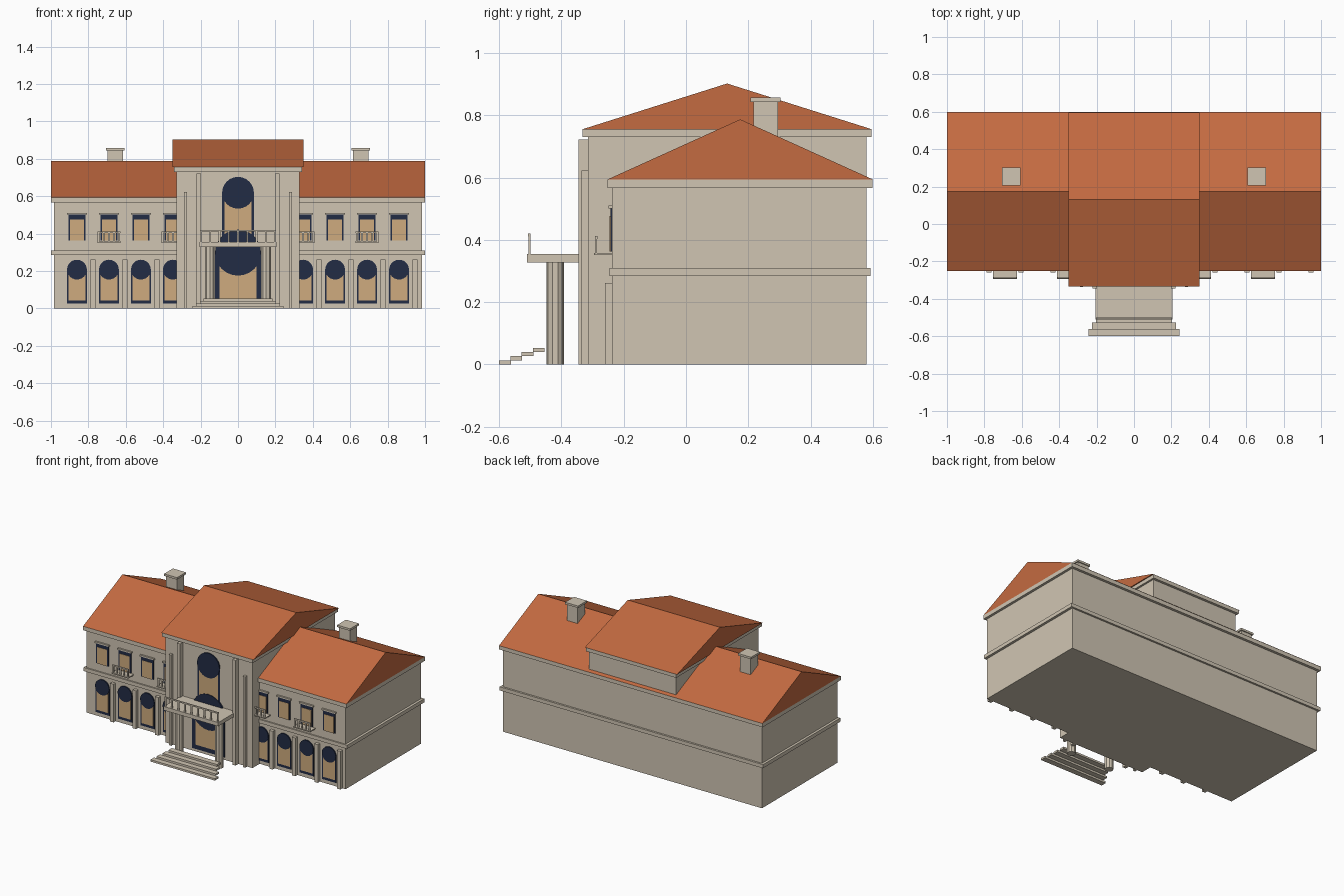
import bpy, bmesh
from math import radians
from mathutils import Matrix, Vector

cube = bpy.data.objects.get("Cube")
if cube:
    bpy.data.objects.remove(cube, do_unlink=True)


def material(name, rgb):
    m = bpy.data.materials.new(name)
    m.use_nodes = True
    m.diffuse_color = (*rgb, 1)
    bsdf = next(n for n in m.node_tree.nodes if n.type == 'BSDF_PRINCIPLED')
    bsdf.inputs["Base Color"].default_value = (*rgb, 1)
    return m


STONE = material("cream stone", (0.63, 0.56, 0.45))
TILE = material("orange roof tile", (0.55, 0.145, 0.052))
NAVY = material("navy frame", (0.016, 0.025, 0.06))
TAN = material("tan glass", (0.62, 0.41, 0.21))


class Part:
    """A mesh object gathered from simple solids."""

    def __init__(self, name, mat):
        self.name, self.mat, self.bm = name, mat, bmesh.new()

    def box(self, x, y, z):
        size = [b - a for a, b in (x, y, z)]
        mid = [(a + b) / 2 for a, b in (x, y, z)]
        mat = Matrix.Translation(mid) @ Matrix.Diagonal((*size, 1))
        bmesh.ops.create_cube(self.bm, size=1, matrix=mat)

    def cylinder(self, centre, radius, depth, sides, facing_front=False):
        mat = Matrix.Translation(centre)
        if facing_front:
            mat = mat @ Matrix.Rotation(radians(90), 4, 'X')
        bmesh.ops.create_cone(self.bm, cap_ends=True, segments=sides, radius1=radius,
                              radius2=radius, depth=depth, matrix=mat)

    def gable(self, x, profile):
        face = self.bm.faces.new([self.bm.verts.new((x[0], y, z)) for y, z in profile])
        ext = bmesh.ops.extrude_face_region(self.bm, geom=[face], use_keep_orig=True)
        verts = [v for v in ext["geom"] if isinstance(v, bmesh.types.BMVert)]
        bmesh.ops.translate(self.bm, verts=verts, vec=Vector((x[1] - x[0], 0, 0)))

    def finish(self):
        bmesh.ops.recalc_face_normals(self.bm, faces=self.bm.faces)
        mesh = bpy.data.meshes.new(self.name)
        self.bm.to_mesh(mesh)
        self.bm.free()
        mesh.materials.append(self.mat)
        bpy.context.scene.collection.objects.link(bpy.data.objects.new(self.name, mesh))


def single_box(name, x, y, z, mat=STONE):
    p = Part(name, mat)
    p.box(x, y, z)
    p.finish()


def around(x, half):
    return (x - half, x + half)


WING, HALL = -0.237, -0.315    # front wall planes

# Walls, string course and cornices
single_box("wing_walls", (-0.983, 0.983), (WING, 0.58), (0, 0.57))
single_box("string_course", (-1, 1), (-0.246, 0.593), (0.284, 0.309))
single_box("wing_cornice", (-1, 1), (-0.252, 0.598), (0.567, 0.594))
single_box("hall_walls", (-0.33, 0.33), (HALL, 0.579), (0, 0.73))
single_box("hall_cornice", (-0.343, 0.343), (-0.333, 0.596), (0.73, 0.755))

# Roofs
for name, half, profile in (
        ("wing_roof", 1.0, ((-0.252, 0.594), (0.6, 0.594), (0.174, 0.787))),
        ("hall_roof", 0.35, ((-0.333, 0.755), (0.597, 0.755), (0.132, 0.902)))):
    roof = Part(name, TILE)
    roof.gable((-half, half), profile)
    roof.finish()

# Chimneys
for side, sx in (("right", -0.657), ("left", 0.657)):
    chimney = Part(side + "_chimney", STONE)
    chimney.box(around(sx, 0.041), (0.216, 0.296), (0.58, 0.843))
    chimney.box(around(sx, 0.049), (0.207, 0.303), (0.843, 0.857))
    chimney.finish()

# Wing windows and pilasters
frames = Part("window_frames", NAVY)
glass = Part("window_glass", TAN)
arches = Part("window_arches", NAVY)
lintels = Part("window_lintels", STONE)
pilasters = Part("wing_pilasters", STONE)


def arched_window(x, wall, half, glass_half, bottom, glass_bottom, spring):
    frames.box(around(x, half), (wall - 0.004, wall + 0.01), (bottom, spring))
    glass.box(around(x, glass_half), (wall - 0.006, wall + 0.01), (glass_bottom, spring))
    arches.cylinder((x, wall, spring), half, 0.016, 24, True)


window_x = [s * (0.348 + 0.171 * i) for s in (-1, 1) for i in range(4)]
for x in window_x:
    arched_window(x, WING, 0.053, 0.045, 0.025, 0.043, 0.207)
    frames.box(around(x, 0.046), (WING - 0.006, WING + 0.01), (0.363, 0.503))
    glass.box(around(x, 0.037), (WING - 0.008, WING + 0.01), (0.363, 0.476))
    lintels.box(around(x, 0.053), (WING - 0.012, WING + 0.01), (0.501, 0.511))
    pilasters.box(around(x + 0.085, 0.013), (WING - 0.023, WING + 0.01), (0, 0.262))

# Hall window and entrance door
arched_window(0, HALL, 0.085, 0.072, 0.36, 0.375, 0.618)
arched_window(0, HALL - 0.002, 0.123, 0.098, 0.02, 0.05, 0.298)
for p in (frames, glass, arches, lintels, pilasters):
    p.finish()

# Hall pilasters
hall_pilasters = Part("hall_pilasters", STONE)
for s in (-1, 1):
    hall_pilasters.box(around(s * 0.211, 0.012), (-0.345, HALL + 0.01), (0, 0.722))
    hall_pilasters.box(around(s * 0.281, 0.009), (-0.336, HALL + 0.01), (0, 0.623))
hall_pilasters.finish()


def balcony(name, x, half, front, wall, floor, top, count, post):
    """Slab with a balustrade along its front edge."""
    b = Part(name, STONE)
    b.box(around(x, half), (front, wall + 0.01), floor)
    rail = (front + 0.003, front + 0.011)
    b.box(around(x, half - 0.003), rail, (top - 0.009, top))
    reach = half - 0.009
    for i in range(count):
        px = x - reach + 2 * reach * i / (count - 1)
        b.box(around(px, post), (front + 0.004, front + 0.01), (floor[1], top - 0.009))
    b.finish()


# Balconies
for i, x in enumerate((-0.69, -0.348, 0.348, 0.69)):
    balcony("wing_balcony_%d" % (i + 1), x, 0.064, -0.295, WING, (0.351, 0.358), 0.412, 5, 0.005)
balcony("porch_balcony", 0, 0.207, -0.51, HALL, (0.328, 0.354), 0.42, 9, 0.005)

# Porch columns
columns = Part("porch_columns", STONE)
for s in (-1, 1):
    columns.cylinder((s * 0.151, -0.42, 0.164), 0.028, 0.328, 10)
columns.finish()

# Entrance steps
steps = Part("entrance_steps", STONE)
for i in range(4):
    y, z = -0.6 + 0.036 * i, 0.0133 * i
    steps.box(around(0, 0.244 - 0.02 * i), (y, y + 0.038), (z, z + 0.0133))
steps.finish()
